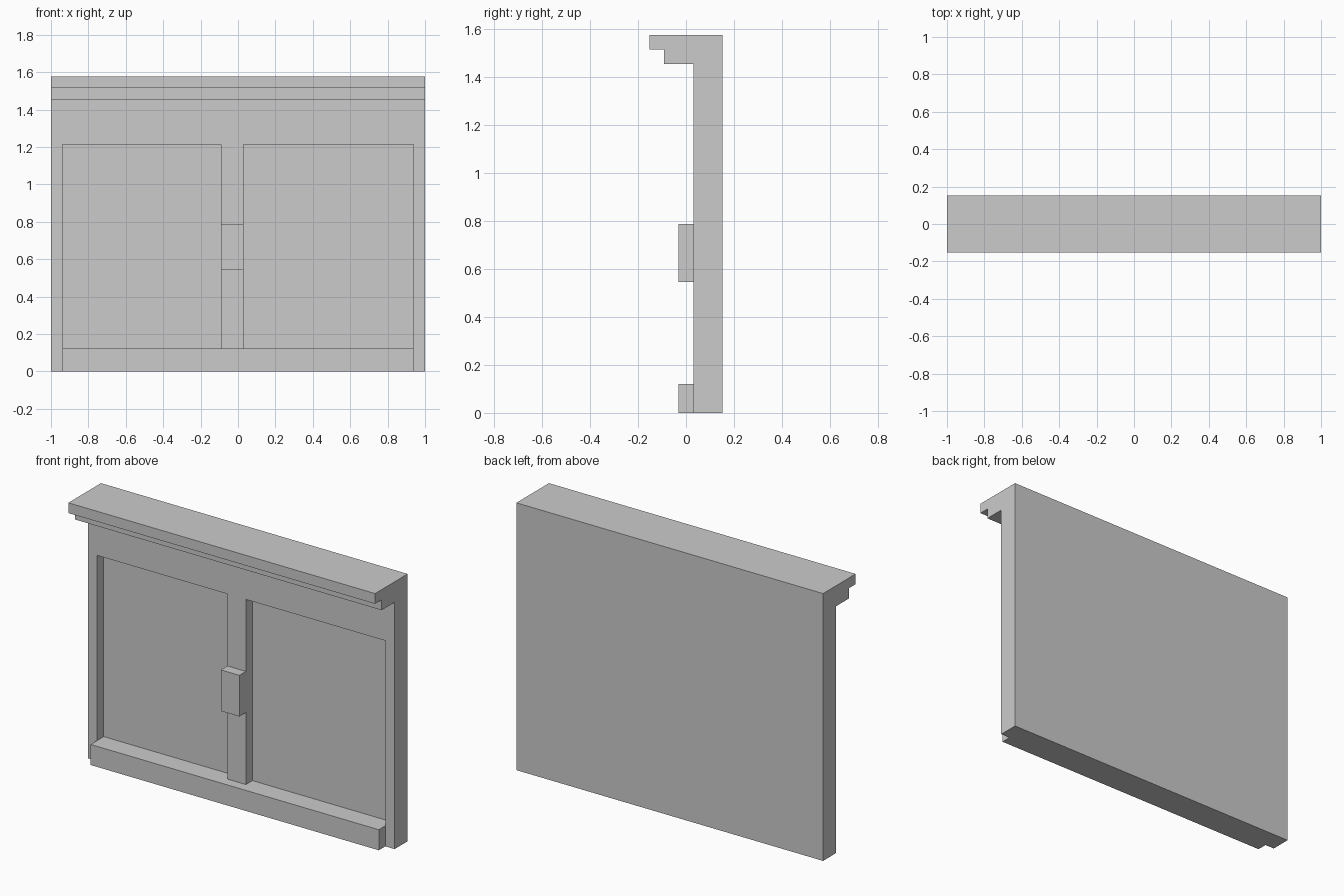
import bpy

if "Cube" in bpy.data.objects:
    bpy.data.objects.remove(bpy.data.objects["Cube"])

U = 2 / 33  # the model sits on a regular module: 33 modules wide, 26 high, 5 deep


def prism(name, profile, x0, x1):
    """Extrude a (y, z) profile along x; all values in modules."""
    n = len(profile)
    verts = [(x * U, y * U, z * U) for x in (x0, x1) for y, z in profile]
    faces = [tuple(reversed(range(n))), tuple(range(n, 2 * n))]
    faces += [(i, (i + 1) % n, n + (i + 1) % n, n + i) for i in range(n)]
    mesh = bpy.data.meshes.new(name)
    mesh.from_pydata(verts, [], faces)
    mesh.update()
    obj = bpy.data.objects.new(name, mesh)
    bpy.context.collection.objects.link(obj)
    return obj


def box(name, x, y, z):
    return prism(name, [(y[0], z[0]), (y[1], z[0]), (y[1], z[1]), (y[0], z[1])], *x)


# Back panel, whose front shows as the two recessed panes
box("back_panel", (-16.5, 16.5), (1.5, 2.5), (0, 26))

# Frame: side stiles and off-centre mullion
for side, x in (("left", -16.5), ("right", 15.5)):
    box(side + "_stile", (x, x + 1), (0.5, 1.5), (0, 20))
box("mullion", (-1.5, 0.5), (0.5, 1.5), (2, 20))

# Head rail with stepped cornice
prism("head_and_cornice",
      [(1.5, 20), (1.5, 26), (-2.5, 26), (-2.5, 25),
       (-1.5, 25), (-1.5, 24), (0.5, 24), (0.5, 20)][::-1], -16.5, 16.5)

# Projecting sill between the stiles
box("sill", (-15.5, 15.5), (-0.5, 1.5), (0, 2))

# Latch block on the mullion
box("latch", (-1.5, 0.5), (-0.5, 0.5), (9, 13))
